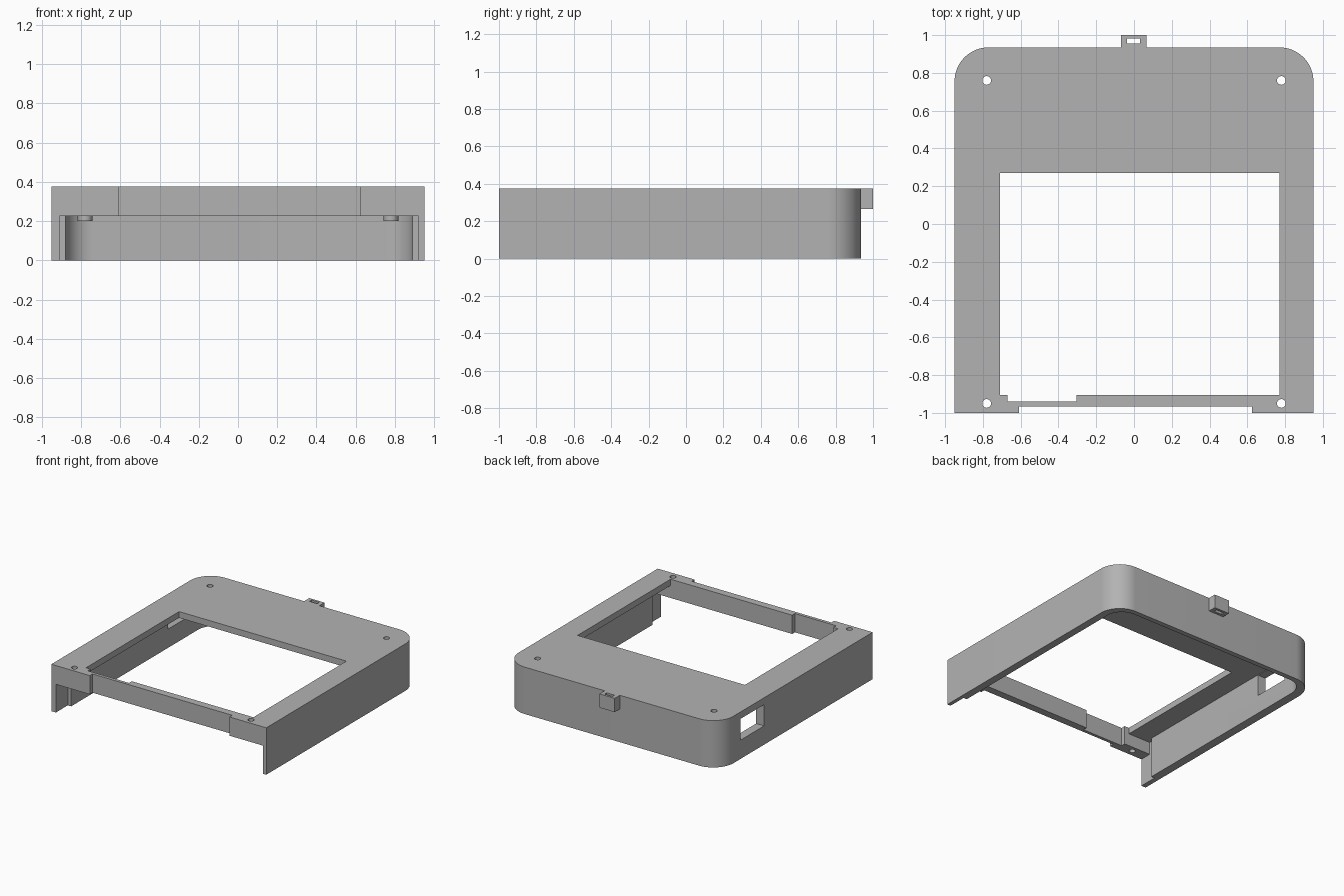
import bpy, bmesh, math

old = bpy.data.objects.get("Cube")
if old:
    bpy.data.objects.remove(old, do_unlink=True)

grey = bpy.data.materials.new("plain grey")
grey.use_nodes = True
grey.diffuse_color = (0.45, 0.45, 0.45, 1)
grey.node_tree.nodes["Principled BSDF"].inputs["Base Color"].default_value = (0.45, 0.45, 0.45, 1)


def prism(name, outline, z0, z1):
    """Extrude a counter-clockwise outline from z0 to z1."""
    bm = bmesh.new()
    face = bm.faces.new([bm.verts.new((x, y, z0)) for x, y in outline])
    top = bmesh.ops.extrude_face_region(bm, geom=[face])
    moved = [v for v in top["geom"] if isinstance(v, bmesh.types.BMVert)]
    bmesh.ops.translate(bm, verts=moved, vec=(0, 0, z1 - z0))
    bmesh.ops.recalc_face_normals(bm, faces=bm.faces)
    mesh = bpy.data.meshes.new(name)
    bm.to_mesh(mesh)
    bm.free()
    mesh.materials.append(grey)
    obj = bpy.data.objects.new(name, mesh)
    bpy.context.collection.objects.link(obj)
    return obj


def box(name, x0, x1, y0, y1, z0, z1):
    return prism(name, [(x0, y0), (x1, y0), (x1, y1), (x0, y1)], z0, z1)


def rounded(x0, x1, y0, y1, r, steps=16):
    """Rectangle outline with the two back corners rounded."""
    pts = [(x0, y0), (x1, y0)]
    for cx, start in ((x1 - r, 0), (x0 + r, 90)):
        for i in range(steps + 1):
            a = math.radians(start + 90 * i / steps)
            pts.append((cx + r * math.cos(a), y1 - r + r * math.sin(a)))
    return pts


def circle(cx, cy, r, n=32):
    return [(cx + r * math.cos(2 * math.pi * i / n),
             cy + r * math.sin(2 * math.pi * i / n)) for i in range(n)]


def cut(obj, cutter):
    """Subtract the cutter, apply the result and remove the cutter."""
    cutter.hide_render = True
    mod = obj.modifiers.new("cut", 'BOOLEAN')
    mod.operation = 'DIFFERENCE'
    mod.solver = 'EXACT'
    mod.object = cutter
    deps = bpy.context.evaluated_depsgraph_get()
    mesh = bpy.data.meshes.new_from_object(obj.evaluated_get(deps))
    obj.modifiers.clear()
    obj.data = mesh
    bpy.data.objects.remove(cutter, do_unlink=True)


# Shell with rounded back corners
H = 0.375
shell = prism("shell", rounded(-0.95, 0.95, -1.0, 0.935, 0.18), 0, H)

# Hollow underside, with thinner side walls and an open mouth at the front
cut(shell, prism("cavity", rounded(-0.88, 0.89, -0.87, 0.895, 0.14), -0.1, 0.325))
cut(shell, box("front_cavity", -0.91, 0.92, -0.905, -0.85, -0.1, 0.325))
cut(shell, box("front_mouth", -0.91, 0.92, -1.1, -0.88, -0.1, 0.225))

# Large opening in the top, front bar recess and inner notch
cut(shell, box("top_opening", -0.71, 0.77, -0.905, 0.27, 0.2, 0.5))
cut(shell, box("bar_recess", -0.61, 0.625, -1.1, -0.965, 0.1, 0.5))
cut(shell, box("bar_notch", -0.67, -0.305, -0.94, -0.89, 0.1, 0.5))

# Window in the right side wall
cut(shell, box("side_window", -1.1, -0.8, 0.37, 0.67, 0.15, 0.32))

# Screw holes in the four corners
for x in (-0.78, 0.78):
    for y in (-0.95, 0.76):
        cut(shell, prism("screw_hole", circle(x, y, 0.023), 0.1, 0.5))

# Screw bosses hanging under the back of the top plate
for side, x in (("right", -0.78), ("left", 0.78)):
    boss = prism("screw_boss_" + side, circle(x, 0.76, 0.037), 0.2, 0.33)
    cut(boss, prism("boss_hole", circle(x, 0.76, 0.023), 0.1, 0.5))

# Slotted lug on the back
lug = box("back_lug", -0.07, 0.065, 0.93, 1.0, 0.265, H)
cut(lug, box("lug_slot", -0.037, 0.032, 0.955, 0.982, 0.1, 0.5))

# Smooth the curved walls, keep the edges sharp
for obj in bpy.context.scene.objects:
    obj.select_set(obj.type == 'MESH')
bpy.context.view_layer.objects.active = shell
bpy.ops.object.shade_smooth_by_angle(angle=math.radians(30))
